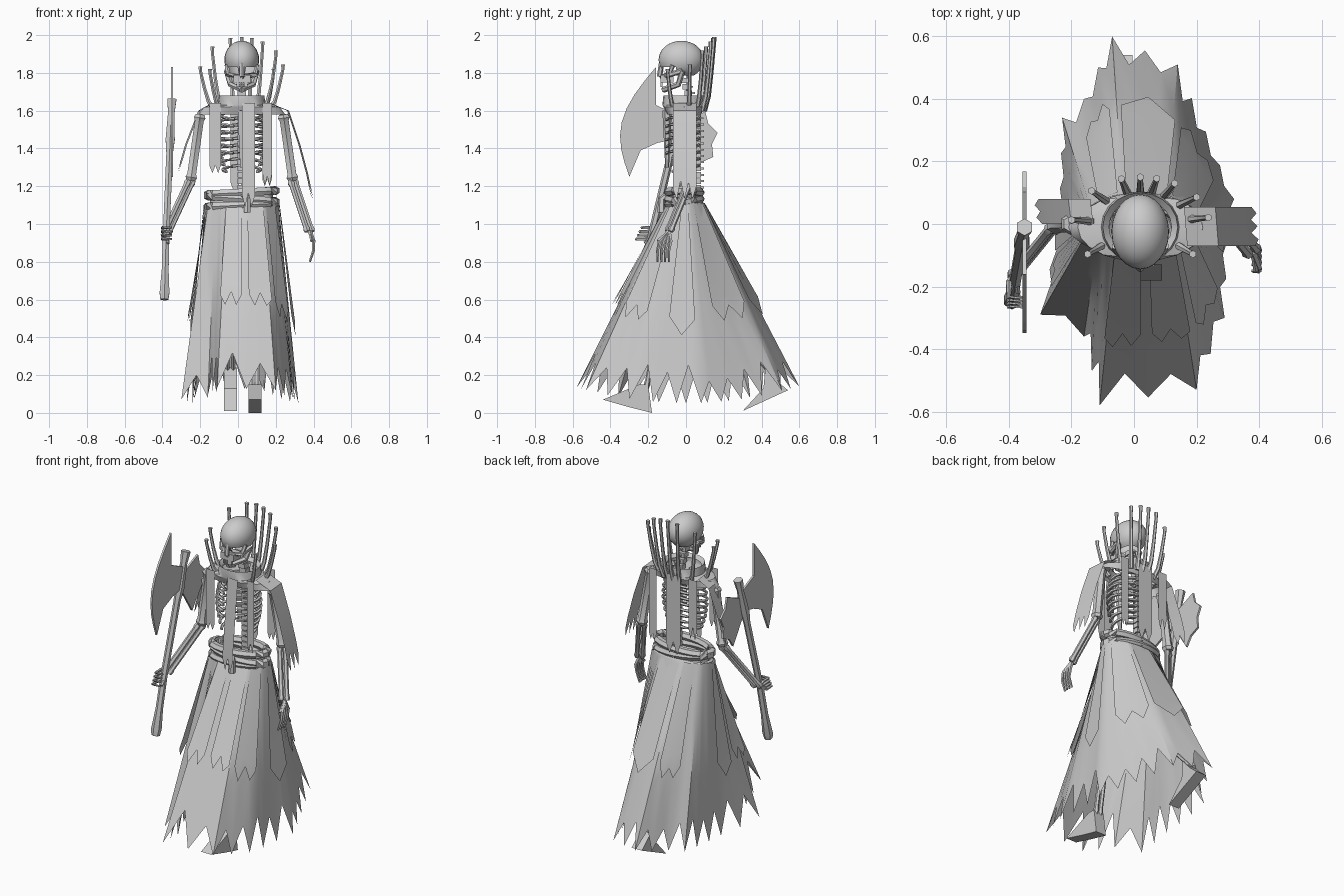
import bpy, bmesh, math, random
from math import sin, cos, pi, radians
from mathutils import Vector, Matrix

random.seed(4)
cube = bpy.data.objects.get("Cube")
if cube:
    bpy.data.objects.remove(cube)

grey = bpy.data.materials.new("light grey")
grey.use_nodes = True
tint = (0.6, 0.6, 0.6, 1)
grey.diffuse_color = tint
grey.node_tree.nodes["Principled BSDF"].inputs["Base Color"].default_value = tint
CX = 0.02  # the body sits slightly off centre


def finish(name, bm, smooth=True):
    bmesh.ops.recalc_face_normals(bm, faces=bm.faces)
    mesh = bpy.data.meshes.new(name)
    bm.to_mesh(mesh)
    bm.free()
    mesh.materials.append(grey)
    ob = bpy.data.objects.new(name, mesh)
    bpy.context.collection.objects.link(ob)
    if smooth:
        bpy.ops.object.select_all(action="DESELECT")
        ob.select_set(True)
        bpy.context.view_layer.objects.active = ob
        bpy.ops.object.shade_smooth_by_angle(angle=radians(35))


def skin(bm, rings, closed=True):
    rows = [[bm.verts.new(point) for point in ring] for ring in rings]
    count = len(rows[0])
    for upper, lower in zip(rows, rows[1:]):
        for i in range(count if closed else count - 1):
            j = (i + 1) % count
            bm.faces.new((upper[i], upper[j], lower[j], lower[i]))
    return rows


def tube(bm, path, radii, sides):
    path = [Vector(point) for point in path]
    if isinstance(radii, float):
        radii = [radii] * len(path)
    rings = []
    for i, (point, radius) in enumerate(zip(path, radii)):
        along = (path[min(i + 1, len(path) - 1)] - path[max(i - 1, 0)]).normalized()
        helper = Vector((1, 0, 0)) if abs(along.x) < 0.8 else Vector((0, 0, 1))
        across = along.cross(helper).normalized()
        other = along.cross(across)
        turns = [math.tau * k / sides for k in range(sides)]
        rings.append([point + radius * (across * cos(t) + other * sin(t)) for t in turns])
    rows = skin(bm, rings)
    bm.faces.new(rows[0])
    bm.faces.new(rows[-1])


def tubes(name, items, sides=6):
    bm = bmesh.new()
    for path, radii in items:
        tube(bm, path, radii, sides)
    finish(name, bm)


def bone(start, end, radius):
    """Shaft with a slightly swollen knob at each end."""
    start, end = Vector(start), Vector(end)
    steps = (0, 0.05, 0.1, 0.9, 0.95, 1)
    swell = (1, 1.3, 1, 1, 1.3, 1)
    return [start.lerp(end, t) for t in steps], [radius * k for k in swell]


def box(bm, centre, size):
    placed = Matrix.Translation(centre) @ Matrix.Diagonal((*size, 1))
    bmesh.ops.create_cube(bm, size=1, matrix=placed)


def cloth(name, edges, teeth):
    """Hanging sheet: rows of (left, right) points, the last row ends in torn teeth."""
    count = teeth * 2
    grid = [[Vector(left).lerp(Vector(right), i / count) for i in range(count + 1)] for left, right in edges]
    for i in range(0, count + 1, 2):
        grid[-1][i] = grid[-2][i].lerp(grid[-1][i], random.uniform(0.2, 0.7))
    bm = bmesh.new()
    skin(bm, grid, closed=False)
    finish(name, bm)


def plate(name, outline, x, thick):
    """Flat side-on piece cut from a (y, z) outline."""
    bm = bmesh.new()
    face = bm.faces.new([bm.verts.new((x - thick / 2, y, z)) for y, z in outline])
    made = bmesh.ops.extrude_face_region(bm, geom=[face])
    moved = [v for v in made["geom"] if isinstance(v, bmesh.types.BMVert)]
    bmesh.ops.translate(bm, verts=moved, vec=(thick, 0, 0))
    finish(name, bm, smooth=False)


def ellipse(width, depth, z, tilt=0.0):
    turns = [math.tau * i / 20 for i in range(20)]
    return [(CX + width * cos(t), depth * sin(t) - 0.01, z + tilt * cos(t)) for t in turns]


# Skull: open cranium with eye openings, face bones and jaw
bm = bmesh.new()
placed = Matrix.Translation((CX, -0.025, 1.87)) @ Matrix.Diagonal((0.092, 0.12, 0.1, 1))
bmesh.ops.create_uvsphere(bm, u_segments=24, v_segments=16, radius=1, matrix=placed)
centres = [(face, face.calc_center_median()) for face in bm.faces]
holes = [face for face, c in centres if c.z < 1.79 or (c.y < -0.06 and c.z < 1.83 and abs(c.x - CX) > 0.02)]
bmesh.ops.delete(bm, geom=holes, context="FACES")
finish("cranium", bm)
face_bones = [([(CX, -0.13, 1.85), (CX, -0.14, 1.78)], 0.014)]
for s in (-1, 1):
    ear, cheek = (CX + s * 0.08, -0.02, 1.81), (CX + s * 0.07, -0.09, 1.79)
    corner, chin = (CX + s * 0.06, -0.04, 1.74), (CX, -0.12, 1.71)
    brow, nose = (CX + s * 0.08, -0.07, 1.84), (CX, -0.13, 1.78)
    face_bones += [([ear, cheek, nose], 0.014), ([brow, cheek], 0.012), ([ear, corner, chin], 0.016)]
tubes("face_and_jaw", face_bones)
bm = bmesh.new()
box(bm, (CX, -0.1, 1.77), (0.09, 0.07, 0.04))
for i in range(6):
    box(bm, (CX + (i - 2.5) * 0.01, -0.13, 1.74), (0.008, 0.01, 0.03))
finish("upper_jaw", bm, smooth=False)

# Spine, ribs, breastbone
bm = bmesh.new()
for i in range(22):
    z = 1.06 + i / 30
    y = 0.06 - max(0, z - 1.55) / 3
    box(bm, (CX, y, z), (0.045, 0.04, 0.028))
    box(bm, (CX, y + 0.02, z), (0.01, 0.03, 0.01))
finish("spine", bm, smooth=False)
ribs = []
for i in range(9):
    width = 0.1 + 0.04 * sin(pi * (i + 1) / 9)
    reach = 2.8 if i < 6 else 2.2
    for s in (-1, 1):
        turns = [reach * k / 8 for k in range(9)]
        ribs.append(([(CX + s * width * sin(t), 0.09 * cos(t) - 0.02, 1.6 - i / 28 - t / 60)
                      for t in turns], 0.009))
tubes("ribs", ribs, sides=5)
tubes("breastbone", [([(CX, -0.1, 1.6), (CX, -0.1, 1.3)], [0.025, 0.01])])

# Collar and shoulder mantle
bm = bmesh.new()
collar = ((0.1, 0.09, 1.66), (0.12, 0.11, 1.68), (0.125, 0.115, 1.63), (0.2, 0.11, 1.62), (0.23, 0.09, 1.58))
skin(bm, [ellipse(*ring) for ring in collar])
finish("collar", bm)

# Upright prongs around the collar, tallest at the back
prongs = []
for angle in (8, 35, 60, 76, 90, 106, 135, 175, 220, 320):
    t = radians(angle)
    height = 1.82 + 0.17 * max(0, sin(t))
    path = [(CX + spread * 0.22 * cos(t), spread * 0.15 * sin(t), 1.6 + (height - 1.6) * rise)
            for spread, rise in ((0.65, 0), (0.8, 0.2), (0.9, 0.5), (1, 0.9), (1, 1))]
    prongs.append((path, [0.014, 0.012, 0.01, 0.009, 0.012]))
tubes("prongs", prongs)


# Torn strips hanging from the collar
def strip(name, x, y, width, low, lean=0.0):
    levels = [(1.64, 0), (low + 0.1, lean), (low, lean)]
    cloth(name, [((x, y + shift, z), (x + width, y + shift, z)) for z, shift in levels], 2)


strip("front_scarf", 0.02, -0.13, 0.07, 1.09, lean=-0.05)
strip("back_scarf", -0.04, 0.11, 0.1, 1.15)
for place, y in (("front", -0.1), ("back", 0.105)):
    strip("right_" + place + "_strip", -0.15, y, 0.06, 1.27)
    strip("left_" + place + "_strip", 0.13, y, 0.05, 1.2)


# Capes draped over the shoulders and down the arms
def cape(name, path, front, back, teeth):
    cloth(name, [((x, front, z), (x - 0.01, back, z)) for x, z in path], teeth)


cape("left_cape", [(0.17, 1.64), (0.27, 1.6), (0.33, 1.42), (0.37, 1.27), (0.4, 1.13)], -0.07, 0.055, 3)
cape("right_cape", [(-0.13, 1.64), (-0.2, 1.6), (-0.27, 1.42), (-0.31, 1.28)], 0, 0.08, 2)

# Arms and hands; the right fingers grip, the left ones hang
arms = (("right", (-0.2, 0, 1.58), (-0.25, 0, 1.23), (-0.38, -0.16, 0.95)),
        ("left", (0.24, 0, 1.58), (0.29, 0.02, 1.23), (0.38, -0.09, 0.96)))
for side, shoulder, elbow, wrist in arms:
    elbow, wrist = Vector(elbow), Vector(wrist)
    gap = Vector((0.013, 0.008, 0))
    tubes(side + "_arm", [bone(shoulder, elbow, 0.027), bone(elbow - gap, wrist - gap, 0.015),
                          bone(elbow + gap, wrist + gap, 0.014)])
    if side == "left":
        spread, joints = Vector((0, 0.02, 0)), ((0.02, -0.02, -0.05), (0.02, -0.03, -0.1), (0, -0.03, -0.16))
    else:
        spread, joints = Vector((0, -0.01, -0.02)), ((-0.02, -0.04, 0), (-0.02, -0.09, 0), (0.03, -0.09, 0))
    fingers = [([wrist] + [wrist + spread * (i - 1.5) + Vector(joint) for joint in joints],
                [0.012, 0.01, 0.008, 0.006]) for i in range(4)]
    thumb = ([wrist, wrist + Vector((0.01, -0.06, -0.05))], 0.008)
    tubes(side + "_hand", fingers + [thumb], sides=5)

# Axe: shaft, large curved blade, ragged rear blade
AXE = -0.35
butt, grip, head = Vector((-0.39, -0.25, 0.6)), Vector((-0.38, -0.18, 0.95)), Vector((AXE, -0.01, 1.66))
tubes("axe_shaft", [([butt, butt.lerp(grip, 0.1), butt.lerp(grip, 0.45), grip, grip.lerp(head, 0.6),
                      grip.lerp(head, 0.7), grip.lerp(head, 0.9), head],
                     [0.024, 0.03, 0.021, 0.02, 0.02, 0.028, 0.02, 0.028])])
edge = [(-0.16 - 0.14 * t - 0.11 * sin(pi * t), 1.83 - 0.58 * t) for t in [i / 8 for i in range(9)]]
plate("axe_blade", edge + [(-0.24, 1.39), (-0.15, 1.43), (-0.05, 1.45), (-0.03, 1.57), (-0.16, 1.63)], AXE, 0.012)
ragged = []
for i in range(7):
    t, reach = radians(50 - 20 * i), 0.16 + 0.03 * ((i + 1) % 2)
    ragged.append((reach * cos(t) - 0.02, 1.45 + reach * sin(t)))
plate("axe_rear_blade", ragged + [(-0.05, 1.42), (-0.03, 1.54)], AXE, 0.012)

# Wrapped belt over a waist band
wraps = []
for i, tilt in enumerate((0.01, -0.015, 0.01)):
    ring = ellipse(0.18, 0.085, 1.1 + i / 30, tilt)
    wraps.append((ring + ring[:1], 0.024))
tubes("belt", wraps)
bm = bmesh.new()
skin(bm, [ellipse(0.17, 0.08, 1.06), ellipse(0.165, 0.075, 1.18)])
finish("waist_band", bm)
tubes("belt_knot", [([(0.03, -0.1, 1.15), (0.05, -0.13, 1.13), (0.05, -0.13, 1.06)], 0.02)])

# Long skirt: angular footprint from the front right corner around, torn along the hem
footprint = [Vector(corner) for corner in (
    (-0.11, -0.58), (0.2, -0.53), (0.29, -0.3), (0.3, -0.05), (0.32, 0.08), (0.14, 0.51), (-0.07, 0.6),
    (-0.16, 0.4), (-0.23, 0.34), (-0.24, 0), (-0.3, -0.29), (-0.16, -0.36))]
SIDES = len(footprint)


def skirt_point(place, drop, grow=1.0):
    """Place counts footprint corners; drop runs from waist to hem."""
    k = int(place)
    x, y = footprint[k % SIDES].lerp(footprint[(k + 1) % SIDES], place - k)
    t = math.atan2(y * 0.5, x - CX)
    waist = Vector((CX + 0.195 * cos(t), 0.1 * sin(t), 1.11))
    point = waist.lerp(Vector((x, y, 0.05 + y * y / 4)), drop)
    return Vector((CX + (point.x - CX) * grow, point.y * grow, point.z))


rings = [[], [], [], []]
for k in range(SIDES):
    length = (footprint[(k + 1) % SIDES] - footprint[k]).length
    teeth = max(1, round(length / 0.13))
    for i in range(teeth * 2):
        drop = 1 if i % 2 == 0 else random.uniform(0.8, 0.9)
        for step, ring in enumerate(rings):
            ring.append(skirt_point(k + i / teeth / 2, drop * step / 3))
bm = bmesh.new()
skin(bm, rings)
finish("skirt", bm)

# Overlapping skirt panels: start place, end place, length, teeth
panels = (("front_right", 0, 0.42, 0.55, 2), ("front_left", 0.55, 1, 0.55, 2),
          ("left", 2.7, 3.9, 0.66, 1), ("right", 8.9, 9.4, 0.66, 1),
          ("left_corner", 1.2, 2, 0.6, 2), ("right_corner", 9.5, 10, 0.6, 2),
          ("back", 5, 5.9, 0.6, 1), ("back_right", 6.2, 7, 0.6, 2), ("back_left", 4.3, 4.9, 0.6, 2))
for name, start, end, length, teeth in panels:
    drops = (0.01, length * 0.8, length)
    cloth(name + "_panel", [[skirt_point(place, drop, 1.03 + drop / 8) for place in (start, end)]
                            for drop in drops], teeth)

# Striding legs and feet
legs = (("left", 0.09, (-0.13, 0.6), (-0.21, 0.13), [(-0.18, 0), (-0.3, 0.03), (-0.44, 0.07), (-0.25, 0.15), (-0.2, 0.15)]),
        ("right", -0.04, (0.1, 0.6), (0.46, 0.2), [(0.3, 0.01), (0.54, 0.12), (0.48, 0.17), (0.42, 0.24), (0.41, 0.13)]))
for side, x, knee, ankle, foot in legs:
    shins = [bone((x + shift, *knee), (x + shift, *ankle), 0.013) for shift in (-0.015, 0.015)]
    tubes(side + "_leg", [bone((x, 0, 1.05), (x, *knee), 0.025)] + shins)
    plate(side + "_foot", foot, x, 0.07)
